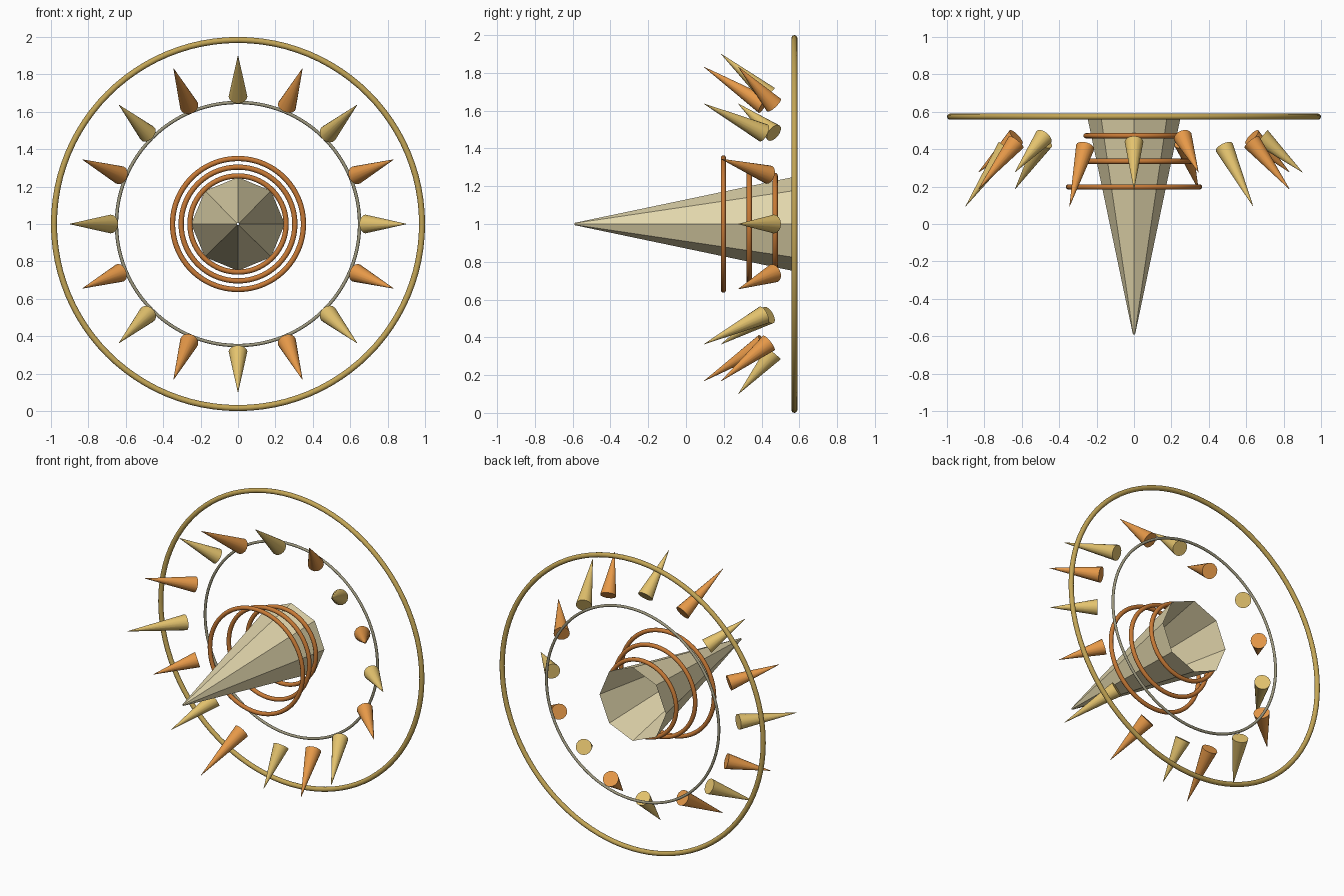
import bpy
from math import cos, sin, tau, radians
from mathutils import Vector

cube = bpy.data.objects.get("Cube")
if cube:
    bpy.data.objects.remove(cube)

CENTRE_Z = 1.0
BACK_Y = 0.574


def material(name, *rgb):
    """Flat material from 0-255 display colour."""
    linear = [((c / 255 + 0.055) / 1.055) ** 2.4 for c in rgb] + [1.0]
    mat = bpy.data.materials.new(name)
    mat.use_nodes = True
    mat.diffuse_color = linear
    mat.node_tree.nodes["Principled BSDF"].inputs["Base Color"].default_value = linear
    return mat


beige = material("pale beige", 226, 214, 172)
brass = material("brass", 196, 166, 86)
grey = material("warm grey", 158, 153, 128)
copper = material("copper", 200, 122, 54)
gold = material("light gold", 228, 195, 110)
orange = material("orange", 232, 154, 73)


def finish(name, mat, smooth=True):
    ob = bpy.context.object
    ob.name = name
    ob.data.materials.append(mat)
    if smooth:
        bpy.ops.object.shade_smooth_by_angle(angle=radians(50))
    return ob


def ring(name, radius, tube, y, mat):
    bpy.ops.mesh.primitive_torus_add(
        major_radius=radius, minor_radius=tube, major_segments=96, minor_segments=12,
        location=(0, y, CENTRE_Z), rotation=(radians(90), 0, 0))
    return finish(name, mat)


def cone(name, base, tip, radius, sides, mat, tip_radius, fill='NGON', smooth=True):
    axis = tip - base
    bpy.ops.mesh.primitive_cone_add(
        vertices=sides, radius1=radius, radius2=tip_radius, depth=axis.length,
        end_fill_type=fill, location=(base + tip) / 2,
        rotation=axis.to_track_quat('Z', 'Y').to_euler())
    return finish(name, mat, smooth)


# Central eight-sided horn, open at the back
cone("central_horn", Vector((0, BACK_Y, CENTRE_Z)), Vector((0, -0.59, CENTRE_Z)),
     0.25, 8, beige, 0.006, fill='NOTHING', smooth=False)

# Back rings
ring("outer_ring", 0.984, 0.016, BACK_Y, brass)
ring("inner_ring", 0.65, 0.009, BACK_Y, grey)

# Copper rings widening towards the front
for i, (radius, y) in enumerate([(0.257, 0.472), (0.304, 0.335), (0.35, 0.198)]):
    ring(f"horn_ring_{i + 1}", radius, 0.014, y, copper)

# Crown of spikes, alternating colours, with three repeating lengths
for i in range(16):
    angle = tau * i / 16
    step = i % 3

    def point(radius, y):
        return Vector((radius * cos(angle), y, CENTRE_Z + radius * sin(angle)))

    cone(f"spike_{i + 1}", point(0.682, 0.465 - 0.027 * step), point(0.9, 0.277 - 0.091 * step),
         0.05, 16, orange if i % 2 else gold, 0.001)
